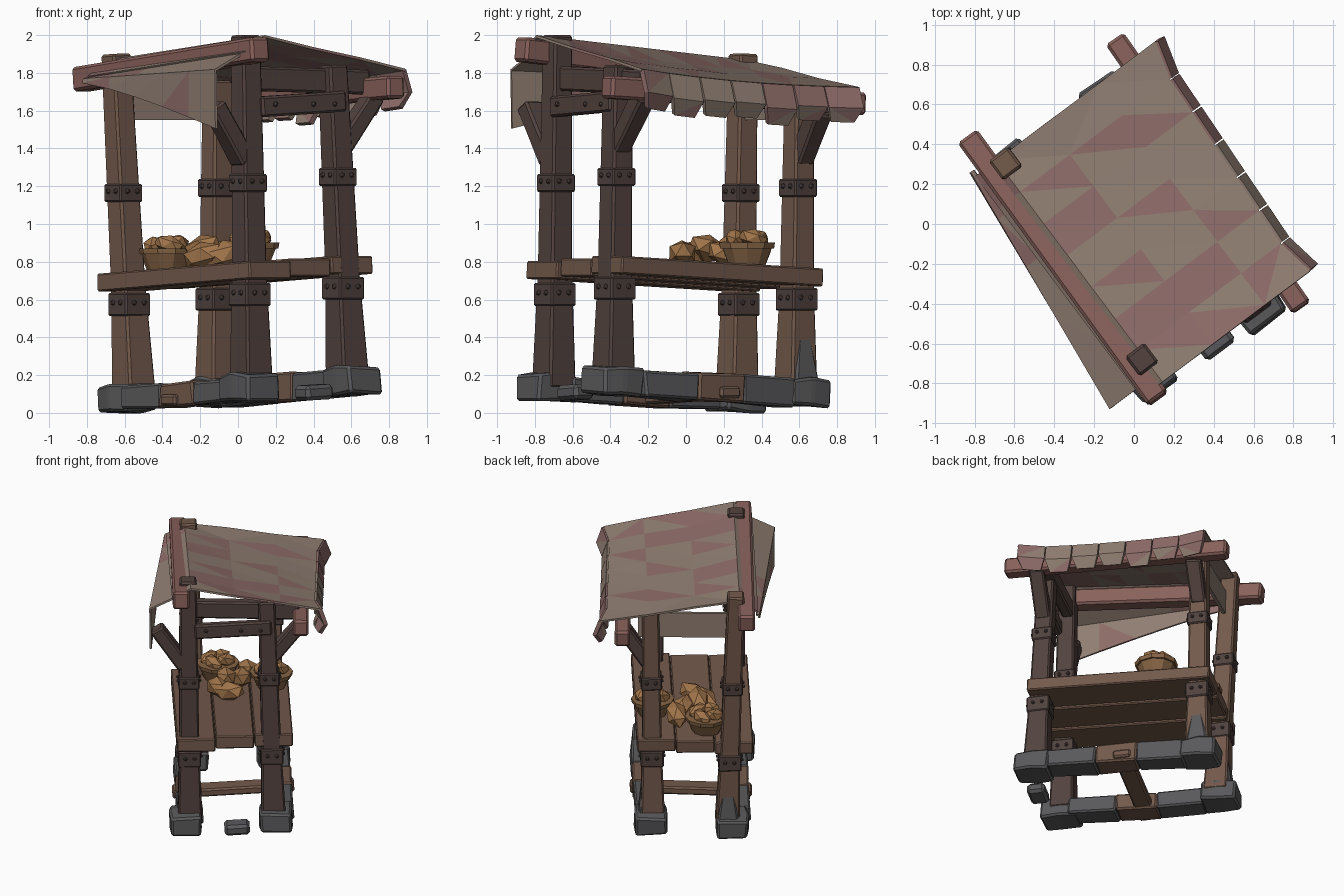
import bpy, bmesh, math, random
from mathutils import Matrix, Vector as V

if "Cube" in bpy.data.objects:
    bpy.data.objects.remove(bpy.data.objects["Cube"])

random.seed(4)
# The stall is laid out on its own axes (x = along counter, y = across) then turned on the ground
TURN = Matrix.Rotation(math.radians(-53.13), 4, 'Z')


def colour(name, rgb):
    m = bpy.data.materials.new(name)
    m.diffuse_color = (*rgb, 1)
    m.use_nodes = True
    m.node_tree.nodes["Principled BSDF"].inputs["Base Color"].default_value = m.diffuse_color
    return m


WOOD = colour("wood", (0.17, 0.10, 0.07))
DARK = colour("dark_wood", (0.085, 0.055, 0.048))
RED = colour("red_wood", (0.25, 0.12, 0.105))
IRON = colour("iron", (0.08, 0.055, 0.05))
STONE = colour("stone", (0.10, 0.10, 0.105))
CLOTH = [colour("cloth_tan", (0.28, 0.21, 0.17)), colour("cloth_red", (0.27, 0.15, 0.14))]
BREAD = colour("bread", (0.36, 0.18, 0.07))
WICKER = colour("wicker", (0.24, 0.13, 0.06))


def finish(name, bm, mats):
    bmesh.ops.recalc_face_normals(bm, faces=bm.faces)
    bm.transform(TURN)
    me = bpy.data.meshes.new(name)
    bm.to_mesh(me)
    bm.free()
    for m in (mats if isinstance(mats, list) else [mats]):
        me.materials.append(m)
    ob = bpy.data.objects.new(name, me)
    bpy.context.collection.objects.link(ob)
    return ob


def loft(name, pts, sizes, mat, bevel=0.012, jitter=0.0):
    """Chain of rectangular sections (width, height) along pts."""
    pts = [V(p) for p in pts]
    axis = (pts[-1] - pts[0]).normalized()
    ref = V((0, 0, 1)) if abs(axis.z) < 0.9 else V((-1, 0, 0))
    side = ref.cross(axis).normalized()
    up = axis.cross(side)
    bm = bmesh.new()
    rings = []
    for p, (w, h) in zip(pts, sizes):
        rings.append([bm.verts.new(p + side * w / 2 * a + up * h / 2 * b
                      + V([random.uniform(-jitter, jitter) for _ in range(3)]))
                      for a, b in ((-1, -1), (1, -1), (1, 1), (-1, 1))])
    for r, s in zip(rings, rings[1:]):
        for i in range(4):
            j = (i + 1) % 4
            bm.faces.new((r[i], r[j], s[j], s[i]))
    bm.faces.new(rings[0][::-1])
    bm.faces.new(rings[-1])
    if bevel:
        bmesh.ops.bevel(bm, geom=bm.edges[:], offset=bevel, segments=1, affect='EDGES')
    return finish(name, bm, mat)


def beam(name, a, b, w, h, mat, **kw):
    return loft(name, [a, b], [(w, h), (w, h)], mat, **kw)


def lean(u, v, z):
    """Point on the gently tilted floor and counter planes."""
    return V((u, v, z + 0.05 * u + 0.05 * v))


def bolt(p, r=0.016):
    bm = bmesh.new()
    bmesh.ops.create_icosphere(bm, subdivisions=1, radius=r, matrix=Matrix.Translation(p))
    finish("bolt", bm, IRON)


# Posts, iron collars and foot stones: bottom xy, top xyz
posts = {
    "front_left": ((-0.546, -0.278), (-0.63, -0.335, 1.90)),
    "front_right": ((0.602, -0.364), (0.568, -0.376, 2.00)),
    "back_right": ((0.656, 0.233), (0.588, 0.184, 1.84)),
    "back_left": ((-0.533, 0.256), (-0.546, 0.272, 1.76)),
}
for key, (b, t) in posts.items():
    bot, top = lean(*b, 0.12), V(t)
    mid = bot.lerp(top, 0.33)
    loft(key + "_post", [bot, mid, top], [(0.175, 0.175), (0.14, 0.14), (0.12, 0.12)],
         WOOD if "left" in key else DARK)
    for z, s, h in ((0.615, 0.165, 0.12), (1.205, 0.15, 0.095)):
        zz = z + 0.05 * (b[0] + b[1])
        p = bot.lerp(top, (zz - bot.z) / (top.z - bot.z))
        beam(key + "_collar", p - V((0, 0, h / 2)), p + V((0, 0, h / 2)), s, s, IRON, bevel=0.008)
        for d in (-0.03, 0.035):
            for sgn in (-1, 1):
                bolt(p + V((d, sgn * s / 2, 0.01)))
                bolt(p + V((sgn * s / 2, d, 0.01)))
    # foot stone pushed outwards from the post
    su, sv = math.copysign(1, b[0]), math.copysign(1, b[1])
    fu, fv = b[0] + 0.02 * su, b[1] + (0.015 if sv > 0 else 0.03) * sv
    loft(key + "_foot_stone", [lean(fu - 0.13, fv, 0.12), lean(fu, fv, 0.125), lean(fu + 0.13, fv, 0.12)],
         [(0.22, 0.14), (0.235, 0.155), (0.22, 0.14)], STONE, bevel=0.014, jitter=0.008)
loft("leaning_stone", [lean(-0.62, -0.28, 0.16), lean(-0.61, -0.28, 0.37)],
     [(0.15, 0.08), (0.09, 0.05)], STONE)
loft("leaning_stone", [lean(-0.54, 0.32, 0.16), lean(-0.535, 0.305, 0.42)],
     [(0.08, 0.16), (0.06, 0.08)], STONE)

# Base: two long sills of stone and timber lengths, a cross bar and an end stone
for v, h in ((-0.36, 0.125), (0.29, 0.15)):
    for i, (a, b) in enumerate(((-0.44, -0.1), (-0.1, 0.2), (0.2, 0.55))):
        beam("sill", lean(a, v, 0.115), lean(b, v, 0.115), 0.18, h,
             WOOD if i == 1 else STONE, bevel=0.012, jitter=0.008)
beam("base_cross_bar", lean(0.0, -0.47, 0.09), lean(0.0, 0.40, 0.09), 0.13, 0.06, WOOD)
beam("end_stone", lean(0.71, -0.12, 0.075), lean(0.71, 0.06, 0.075), 0.13, 0.08, STONE, bevel=0.02)

# Counter planks, wide enough to wrap the posts
for v, w, e in ((-0.322, 0.275, 0.715), (-0.045, 0.275, 0.695), (0.232, 0.275, 0.70)):
    beam("counter_plank", lean(-0.635, v, 0.737), lean(e, v, 0.737), w, 0.095, WOOD, bevel=0.008)

# Roof poles
beam("ridge_pole", (-0.85, -0.405, 1.765), (0.775, -0.43, 1.925), 0.12, 0.13, RED, bevel=0.015)
beam("eave_pole", (-0.80, 0.48, 1.635), (0.84, 0.42, 1.725), 0.11, 0.12, RED, bevel=0.015)

# End beams between posts and a cloth valance at the left end
beam("end_beam", (0.63, -0.33, 1.62), (0.64, 0.22, 1.65), 0.06, 0.11, DARK)
beam("end_tie", (0.56, -0.33, 1.77), (0.57, 0.42, 1.75), 0.08, 0.13, DARK)
for v in (-0.25, 0.0, 0.14):
    bolt(V((0.665, v, 1.635)))
beam("end_valance", (-0.60, -0.30, 1.645), (-0.56, 0.36, 1.645), 0.025, 0.19, CLOTH[0], bevel=0)

# Braces reaching out from the posts to the roof
for name, a, b in (("front_brace", (0.585, -0.40, 1.33), (0.585, -0.60, 1.63)),
                   ("right_brace", (0.61, 0.22, 1.40), (0.61, 0.44, 1.68)),
                   ("left_brace", (-0.545, 0.29, 1.34), (-0.545, 0.46, 1.60))):
    beam(name, a, b, 0.11, 0.10, DARK, jitter=0.006)


# Cloth sheet helper: faces from point rows, mixed colours, given thickness
def sheet(name, rows, thick=0.014):
    bm = bmesh.new()
    vs = [[bm.verts.new(p) for p in r] for r in rows]
    for r, s in zip(vs, vs[1:]):
        for i in range(len(r) - 1):
            bm.faces.new((r[i], r[i + 1], s[i + 1], s[i]))
    bmesh.ops.triangulate(bm, faces=bm.faces[:])
    for f in bm.faces:
        f.material_index = random.choice((0, 0, 1))
    ob = finish(name, bm, CLOTH)
    m = ob.modifiers.new("thickness", 'SOLIDIFY')
    m.thickness, m.offset = thick, 0


# Main awning: wrapped over the ridge, sagging towards the eave
N = 7
rows = []
for k, (v, z, slope, sag) in enumerate(((-0.49, 1.84, 0.095, 0), (-0.36, 1.925, 0.095, 0),
                                        (-0.05, 1.87, 0.085, 0.03), (0.28, 1.82, 0.075, 0.025),
                                        (0.56, 1.765, 0.07, 0.02))):
    row = []
    for i in range(N + 1):
        t = i / N
        u = -0.67 + 1.39 * t
        corner = 0.045 if k == 4 and i in (0, N) else 0
        j = random.uniform(-0.008, 0.008) if k in (2, 3) else 0
        row.append(V((u, v + corner + (0.03 - 0.07 * t) * (k == 4),
                      z + slope * u - sag * math.sin(math.pi * t) + j)))
    rows.append(row)
sheet("awning", rows)

# Scalloped flaps along the eave, thick and curling under
for i in range(N):
    a, b = rows[-1][i], rows[-1][i + 1]
    d = (b - a) * 0.02
    drop = random.uniform(0.17, 0.21)
    out = lambda p, o, z: p + V((0, o, -z))
    sheet("eave_flap", [[a + d, b - d],
                        [out(a + d, 0.04, drop * 0.6), out(b - d, 0.04, drop * 0.6)],
                        [out(a + d * 9, 0.005, drop), out(b - d * 9, 0.005, drop)]], 0.03)

# Loose cloth wrapped over the ridge pole and hanging off the front, deepest at the right end
top, mid, low = [], [], []
for i in range(6):
    t = i / 5
    u = -0.70 + 1.37 * t
    top.append(V((u, -0.48, 1.835 + 0.095 * u)))
    mid.append(V((u, -0.495 - 0.155 * t, 1.765 + 0.05 * t)))
    low.append(V((u, -0.50 - 0.145 * t, 1.745 - 0.24 * t ** 1.3)))
sheet("front_drape", [top, mid, low])


# Goods: two baskets and loaves
def loaf(u, v, z, size, yaw, pitch=0.0):
    bm = bmesh.new()
    mat = (Matrix.Translation(lean(u, v, z)) @ Matrix.Rotation(yaw, 4, 'Z')
           @ Matrix.Rotation(pitch, 4, 'Y') @ Matrix.Diagonal((*size, 1)))
    bmesh.ops.create_icosphere(bm, subdivisions=1, radius=1, matrix=mat)
    finish("loaf", bm, BREAD)


for u, v in ((-0.46, -0.13), (-0.22, 0.245)):
    bm = bmesh.new()
    bmesh.ops.create_cone(bm, cap_ends=True, segments=10, radius1=0.10, radius2=0.145, depth=0.11,
                          matrix=Matrix.Translation(lean(u, v, 0.835)))
    finish("basket", bm, WICKER)
    bm = bmesh.new()
    bmesh.ops.create_cone(bm, cap_ends=True, segments=10, radius1=0.15, radius2=0.155, depth=0.03,
                          matrix=Matrix.Translation(lean(u, v, 0.885)))
    finish("basket_rim", bm, WICKER)
    for k in range(4):
        a = k * math.pi / 2 + u
        loaf(u + 0.07 * math.cos(a), v + 0.07 * math.sin(a), 0.92, (0.085, 0.055, 0.05), a + 1.2, 0.3)
for u, v, z, yaw in ((-0.12, -0.14, 0.845, 0.3), (-0.02, -0.06, 0.845, 1.0), (-0.2, -0.08, 0.885, 0.1),
                     (-0.38, 0.08, 0.86, 0.2), (-0.26, 0.03, 0.85, -0.3)):
    loaf(u, v, z, (0.13, 0.08, 0.075), yaw, -0.25)
